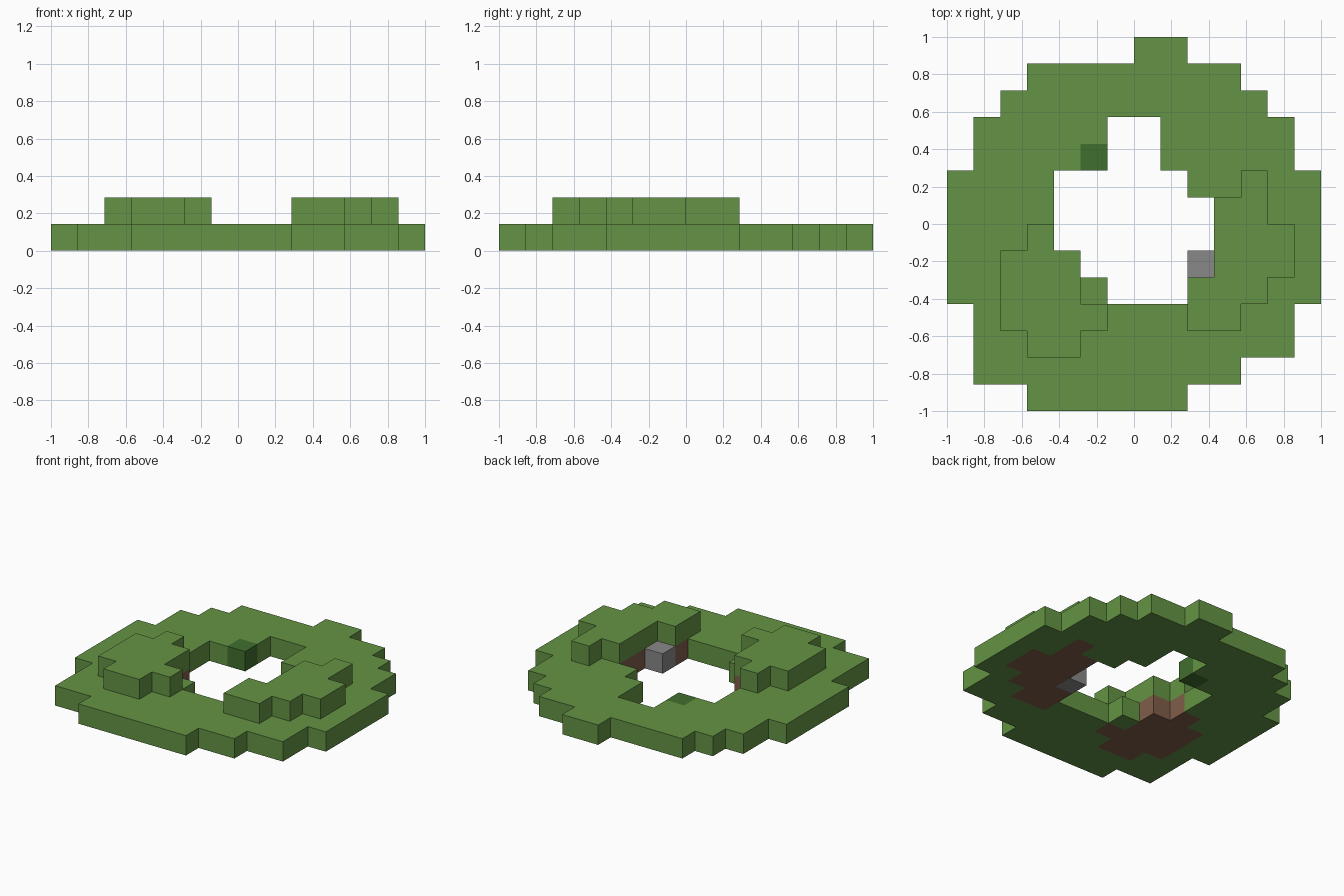
import bpy
import bmesh

cube = bpy.data.objects.get("Cube")
if cube:
    bpy.data.objects.remove(cube)

CELL = 1 / 7


def material(name, color):
    mat = bpy.data.materials.new(name)
    mat.use_nodes = True
    mat.diffuse_color = (*color, 1)
    bsdf = next(n for n in mat.node_tree.nodes if n.type == "BSDF_PRINCIPLED")
    bsdf.inputs["Base Color"].default_value = (*color, 1)
    bsdf.inputs["Roughness"].default_value = 0.9
    return mat


grass = material("grass green", (0.127, 0.296, 0.058))
dirt = material("dirt brown", (0.216, 0.109, 0.067))
stone = material("stone grey", (0.246, 0.246, 0.246))
leaf = material("dark leaf green", (0.051, 0.156, 0.027))


def cells(first_row, spans):
    """Grid cells from one (start, end) column span per row, front to back."""
    return {(c, first_row + r) for r, (a, b) in enumerate(spans) for c in range(a, b)}


def slab(name, footprint, level, mat):
    """Extrude a footprint of cells into a block one cell tall."""
    bm = bmesh.new()
    z0, z1 = level * CELL, (level + 1) * CELL

    def quad(*points):
        bm.faces.new([bm.verts.new((x * CELL - 1, y * CELL - 1, z)) for x, y, z in points])

    for c, r in sorted(footprint):
        corners = [(c, r), (c + 1, r), (c + 1, r + 1), (c, r + 1)]
        quad(*[(x, y, z1) for x, y in corners])
        quad(*[(x, y, z0) for x, y in reversed(corners)])
        # Walls only along the open sides
        for i, (dx, dy) in enumerate([(0, -1), (1, 0), (0, 1), (-1, 0)]):
            if (c + dx, r + dy) not in footprint:
                a, b = corners[i], corners[(i + 1) % 4]
                quad((*a, z0), (*b, z0), (*b, z1), (*a, z1))
    bmesh.ops.remove_doubles(bm, verts=bm.verts, dist=0.001)
    mesh = bpy.data.meshes.new(name)
    bm.to_mesh(mesh)
    bm.free()
    mesh.materials.append(mat)
    obj = bpy.data.objects.new(name, mesh)
    bpy.context.collection.objects.link(obj)
    return obj


# Footprints
outline = cells(0, [(3, 9), (1, 11), (1, 13), (1, 13)] + [(0, 14)] * 5
                + [(1, 13), (1, 13), (2, 12), (3, 11), (7, 9)])
hole = cells(4, [(6, 9), (5, 10), (4, 10), (4, 10), (4, 9), (5, 8), (6, 8)])
west_hill = cells(2, [(3, 5), (2, 6), (2, 5), (2, 5), (3, 4)])
east_hill = cells(3, [(9, 11), (9, 12), (10, 13), (10, 13), (10, 12), (11, 12)])

# Ground ring, with dirt below each raised grass hill
slab("ground_ring", outline - hole - west_hill - east_hill, 0, grass)
for side, hill in (("west", west_hill), ("east", east_hill)):
    slab(side + "_dirt", hill, 0, dirt)
    slab(side + "_grass_hill", hill, 1, grass)

# Single blocks on the rim of the hole
slab("stone_block", {(9, 5)}, 0, stone)
slab("leaf_block", {(5, 9)}, 0, leaf)
